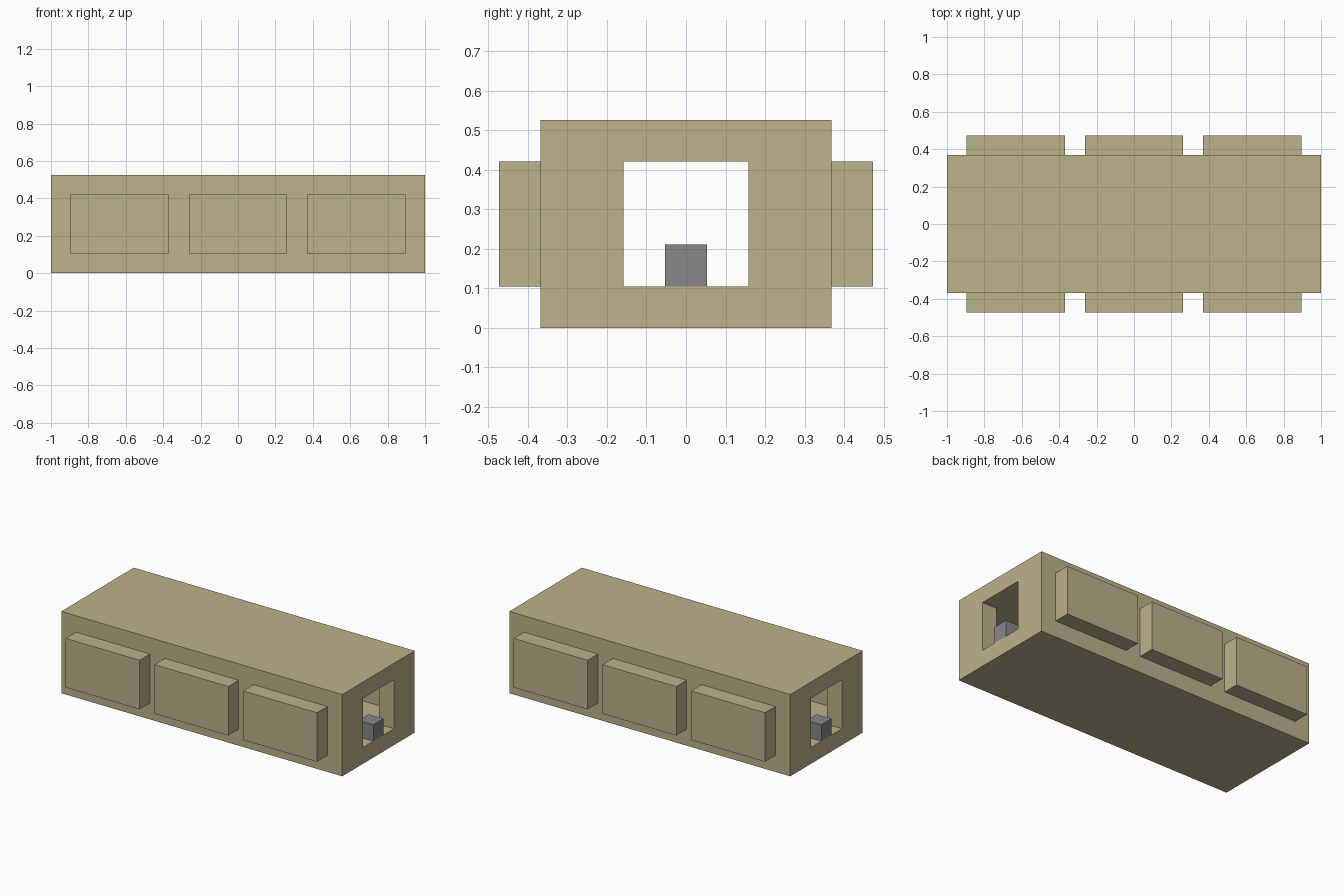
import bpy
import bmesh

U = 2 / 19            # one wall thickness
BAYS = (-6, 0, 6)     # bay centres along the length, in wall thicknesses

old = bpy.data.objects.get("Cube")
if old:
    bpy.data.objects.remove(old, do_unlink=True)


def material(name, colour):
    mat = bpy.data.materials.new(name)
    mat.use_nodes = True
    mat.diffuse_color = (*colour, 1)
    mat.node_tree.nodes["Principled BSDF"].inputs["Base Color"].default_value = (*colour, 1)
    return mat


def prism(name, outline, bottom, top, mat):
    """Extrude a plan outline between two heights."""
    bm = bmesh.new()
    face = bm.faces.new([bm.verts.new((x * U, y * U, bottom * U)) for x, y in outline])
    grown = bmesh.ops.extrude_face_region(bm, geom=[face])["geom"]
    verts = [v for v in grown if isinstance(v, bmesh.types.BMVert)]
    bmesh.ops.translate(bm, verts=verts, vec=(0, 0, (top - bottom) * U))
    bmesh.ops.recalc_face_normals(bm, faces=bm.faces)
    mesh = bpy.data.meshes.new(name)
    bm.to_mesh(mesh)
    bm.free()
    mesh.materials.append(mat)
    obj = bpy.data.objects.new(name, mesh)
    bpy.context.collection.objects.link(obj)
    return obj


def box(name, cx, cy, length, width, bottom, top, mat):
    x, y = length / 2, width / 2
    corners = [(cx - x, cy - y), (cx + x, cy - y), (cx + x, cy + y), (cx - x, cy + y)]
    return prism(name, corners, bottom, top, mat)


stone = material("khaki stone", (0.509, 0.445, 0.258))
grey = material("mid grey", (0.246, 0.246, 0.246))

# Main block
hall = box("hall_block", 0, 0, 19, 7, 0, 5, stone)

# Passage through the block, with a bay opening on both sides
side = [(-11, 1.5)]
for c in BAYS:
    side += [(c - 2.5, 1.5), (c - 2.5, 4), (c + 2.5, 4), (c + 2.5, 1.5)]
side.append((11, 1.5))
outline = side + [(x, -y) for x, y in reversed(side)]
cutter = prism("passage_cutter", outline, 1, 4, stone)
cutter.hide_render = True

cut = hall.modifiers.new("passage", "BOOLEAN")
cut.operation = "DIFFERENCE"
cut.solver = "EXACT"
cut.object = cutter
bpy.context.view_layer.objects.active = hall
bpy.ops.object.modifier_apply(modifier=cut.name)
bpy.data.objects.remove(cutter, do_unlink=True)

# Slabs closing the bays on the outside
for label, s in (("front", -1), ("back", 1)):
    for i, c in enumerate(BAYS):
        box(f"{label}_bay_slab_{i + 1}", c, s * 4, 5, 1, 1, 4, stone)

# Small block in each doorway
for label, s in (("left", 1), ("right", -1)):
    box(f"{label}_doorway_block", s * 9, 0, 1, 1, 1, 2, grey)
